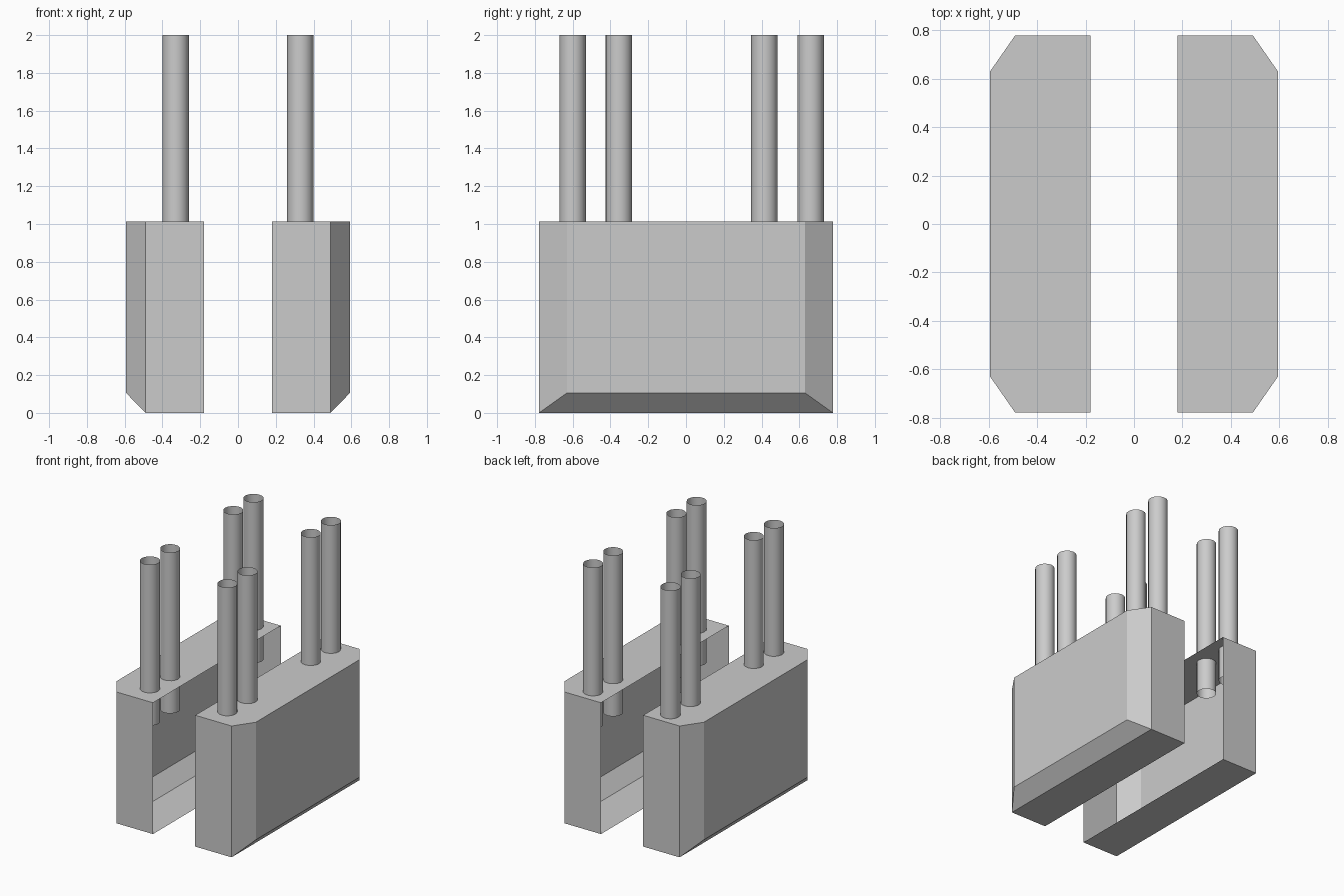
import bpy, bmesh

if "Cube" in bpy.data.objects:
    bpy.data.objects.remove(bpy.data.objects["Cube"])

INNER, SHOULDER, OUTER = 0.18, 0.49, 0.593   # x positions of a shell
END, CORNER = 0.778, 0.63                    # y half lengths
BEVEL, TOP = 0.106, 1.012                    # heights
TUBE_X, TUBE_R, TUBE_LOW, TUBE_TOP = 0.33, 0.07, 0.76, 2.0


def finish(name, bm):
    mesh = bpy.data.meshes.new(name)
    bm.to_mesh(mesh)
    bm.free()
    obj = bpy.data.objects.new(name, mesh)
    bpy.context.collection.objects.link(obj)
    return obj


def shell(name, side):
    """Thin-walled housing with chamfered outer corners, open on its inner side."""
    bm = bmesh.new()
    top_plan = [(INNER, -END), (SHOULDER, -END), (OUTER, -CORNER),
                (OUTER, CORNER), (SHOULDER, END), (INNER, END)]
    top = [bm.verts.new((side * x, y, TOP)) for x, y in top_plan]
    # The outer edge stops at the bevel height, the rest reaches the floor
    low = [bm.verts.new((side * x, y, BEVEL if x == OUTER else 0))
           for x, y in top_plan]
    faces = [top, [low[0], low[5], low[4], low[1]],      # roof, floor
             [low[1], low[4], low[3], low[2]]]           # bottom bevel
    faces += [[low[i], low[i + 1], top[i + 1], top[i]] for i in range(5)]
    for f in faces:
        bm.faces.new(f if side > 0 else f[::-1])
    return finish(name, bm)


def tube(name, x, y):
    """Open-ended round tube passing through the roof."""
    bm = bmesh.new()
    bmesh.ops.create_cone(bm, cap_ends=False, segments=16, radius1=TUBE_R,
                          radius2=TUBE_R, depth=TUBE_TOP - TUBE_LOW)
    bmesh.ops.translate(bm, verts=bm.verts, vec=(x, y, (TUBE_TOP + TUBE_LOW) / 2))
    for f in bm.faces:
        f.smooth = True
    return finish(name, bm)


# Two facing shells, each with two pairs of tubes
for label, side in (("left", -1), ("right", 1)):
    shell(label + "_shell", side)
    for i, y in enumerate((-0.60, -0.355, 0.415, 0.66)):
        tube(f"{label}_tube_{i + 1}", side * TUBE_X, y)
